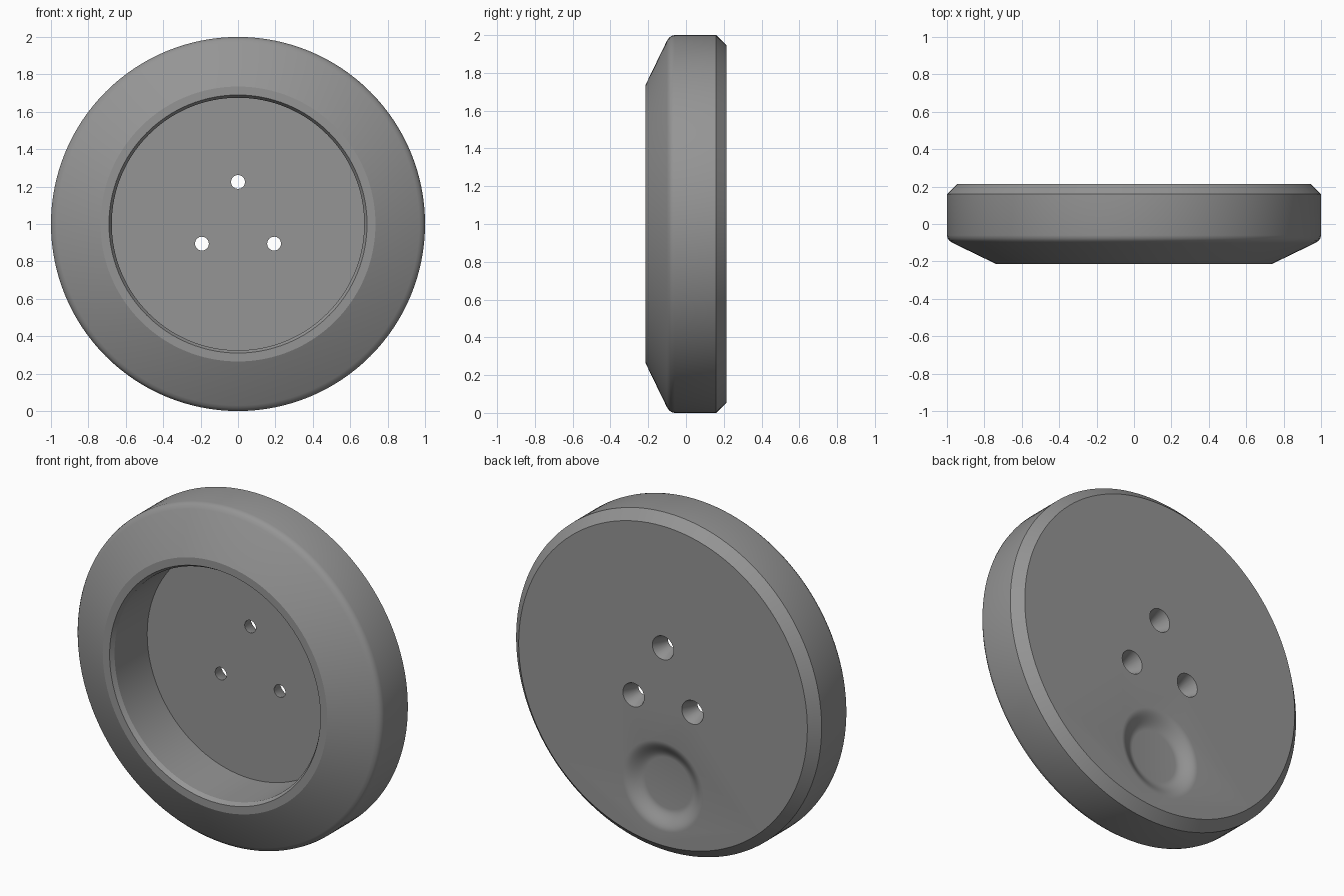
import bpy, bmesh, math
from mathutils import Vector

if "Cube" in bpy.data.objects:
    bpy.data.objects.remove(bpy.data.objects["Cube"])

SEGMENTS = 128
grey = bpy.data.materials.new("plain grey")
grey.diffuse_color = (0.30, 0.30, 0.30, 1)
grey.use_nodes = True
grey.node_tree.nodes["Principled BSDF"].inputs["Base Color"].default_value = grey.diffuse_color


def lathe(name, profile, x=0, z=0, segments=SEGMENTS):
    """Revolve (radius, y) points around the y axis; both ends are capped."""
    bm = bmesh.new()
    rings = []
    for r, y in profile:
        angles = [2 * math.pi * i / segments for i in range(segments)]
        rings.append([bm.verts.new((x + r * math.sin(a), y, z + r * math.cos(a)))
                      for a in angles])
    for a, b in zip(rings, rings[1:]):
        for i in range(segments):
            j = (i + 1) % segments
            bm.faces.new((a[i], a[j], b[j], b[i]))
    bm.faces.new(rings[0])
    bm.faces.new(rings[-1])
    bmesh.ops.recalc_face_normals(bm, faces=bm.faces)
    mesh = bpy.data.meshes.new(name)
    bm.to_mesh(mesh)
    bm.free()
    mesh.materials.append(grey)
    obj = bpy.data.objects.new(name, mesh)
    bpy.context.collection.objects.link(obj)
    return obj


# Dished body: recess floor, wall, lip, sloped front, rounded rim, back bevel
body = lathe("round_housing", [
    (0.675, 0.115), (0.675, -0.19), (0.69, -0.215), (0.735, -0.215),
    (0.97, -0.101), (0.986, -0.09), (0.996, -0.077), (1.0, -0.06),
    (1.0, 0.16), (0.945, 0.215)], z=1)

# Countersunk screw holes
cutters = [lathe("screw_hole_cutter",
                 [(0.037, 0.05), (0.037, 0.125), (0.07, 0.215), (0.07, 0.3)], x, z, 32)
           for x, z in ((0, 1.225), (-0.193, 0.895), (0.193, 0.895))]

# Soft finger dimple on the back
dish = [(0.15 + 0.115 * i / 10,
         0.165 + 0.025 * (1 - math.cos(math.pi * i / 10))) for i in range(11)]
cutters.append(lathe("dimple_cutter", dish + [(0.265, 0.3)], 0, 0.405, 64))

for cutter in cutters:
    cutter.hide_render = True
    mod = body.modifiers.new("cut", 'BOOLEAN')
    mod.operation = 'DIFFERENCE'
    mod.solver = 'EXACT'
    mod.object = cutter

# Apply the cuts, then remove the helpers
bpy.context.view_layer.objects.active = body
body.select_set(True)
for mod in list(body.modifiers):
    bpy.ops.object.modifier_apply(modifier=mod.name)
for cutter in cutters:
    bpy.data.objects.remove(cutter)
bpy.ops.object.shade_smooth_by_angle(angle=math.radians(25))
